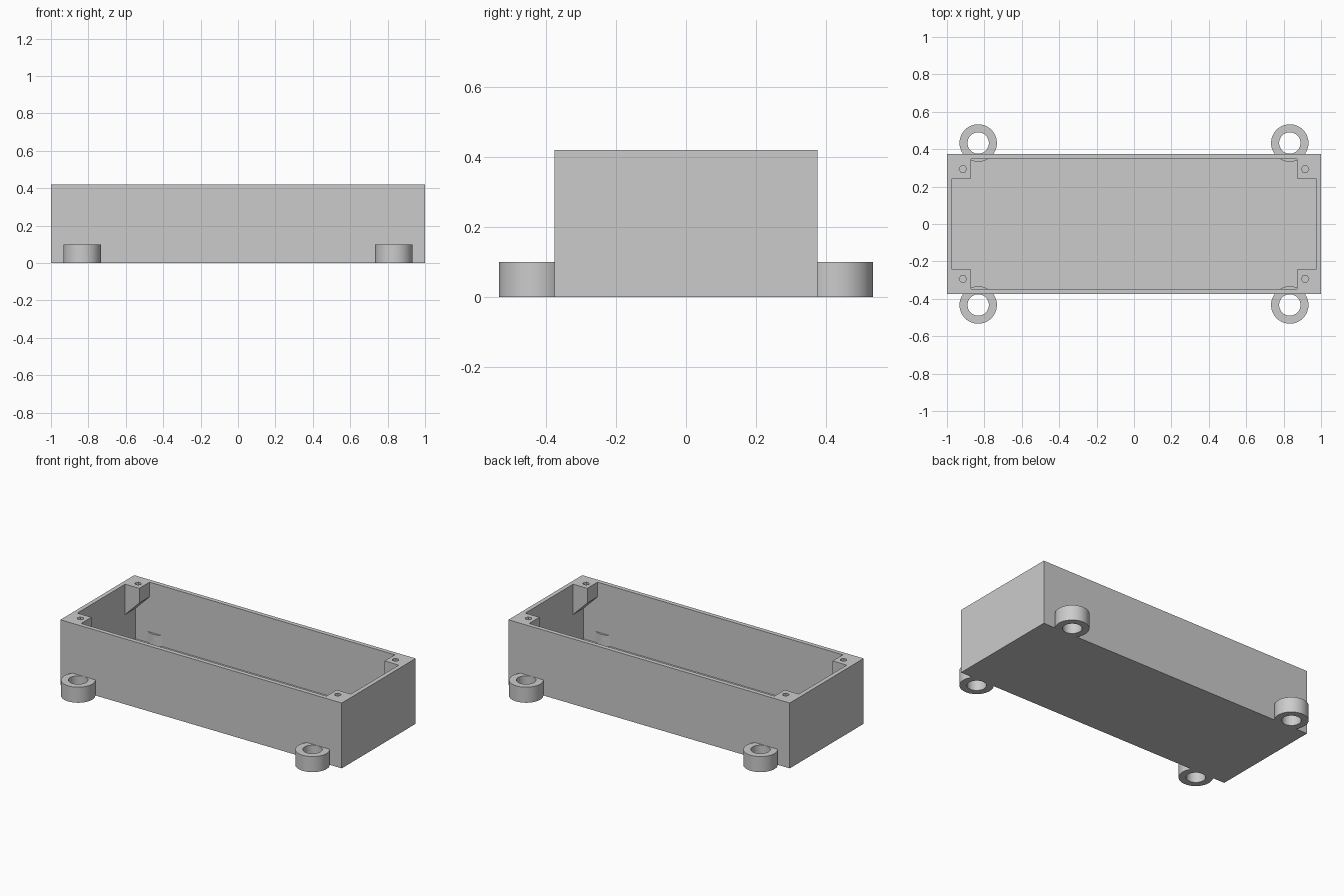
import bpy
import bmesh
from math import cos, sin, tau

old = bpy.data.objects.get("Cube")
if old:
    bpy.data.objects.remove(old, do_unlink=True)

# Sizes
LENGTH, DEPTH, HEIGHT = 2.0, 0.75, 0.42
WALL = 0.028
FLOOR = 0.03
POST_X, POST_Y = 0.872, 0.243      # inner faces of the corner posts
POST_DROP = 0.095                  # straight part above the slope
LUG_X, LUG_Y, LUG_R, LUG_HOLE, LUG_H = 0.833, 0.433, 0.1, 0.057, 0.1
CORNERS = [(sx, sy) for sx in (-1, 1) for sy in (-1, 1)]

grey = bpy.data.materials.new("light grey plastic")
grey.use_nodes = True
colour = (0.6, 0.6, 0.6, 1)
grey.diffuse_color = colour
grey.node_tree.nodes["Principled BSDF"].inputs["Base Color"].default_value = colour


def make_object(name, bm):
    bmesh.ops.recalc_face_normals(bm, faces=bm.faces[:])
    mesh = bpy.data.meshes.new(name)
    bm.to_mesh(mesh)
    bm.free()
    mesh.materials.append(grey)
    obj = bpy.data.objects.new(name, mesh)
    bpy.context.collection.objects.link(obj)
    return obj


def add_prism(bm, base, offset):
    """Extrude a closed outline along an offset."""
    face = bm.faces.new([bm.verts.new(p) for p in base])
    top = bmesh.ops.extrude_face_region(bm, geom=[face])["geom"]
    verts = [g for g in top if isinstance(g, bmesh.types.BMVert)]
    bmesh.ops.translate(bm, verts=verts, vec=offset)


def box(name, hx, hy, z0, z1):
    bm = bmesh.new()
    outline = [(-hx, -hy, z0), (hx, -hy, z0), (hx, hy, z0), (-hx, hy, z0)]
    add_prism(bm, outline, (0, 0, z1 - z0))
    return make_object(name, bm)


def subtract(target, cutter):
    """Cut one object from another and discard the cutter."""
    mod = target.modifiers.new("cut", "BOOLEAN")
    mod.operation = "DIFFERENCE"
    mod.solver = "EXACT"
    mod.object = cutter
    graph = bpy.context.evaluated_depsgraph_get()
    mesh = bpy.data.meshes.new_from_object(target.evaluated_get(graph))
    target.modifiers.clear()
    target.data = mesh
    bpy.data.objects.remove(cutter, do_unlink=True)


# Tray body and its cavity, which leaves the corner posts standing
tray = box("tray", LENGTH / 2, DEPTH / 2, 0, HEIGHT)
cavity = box("cavity_cutter", LENGTH / 2 - WALL, DEPTH / 2 - WALL, FLOOR, HEIGHT + 0.1)

# Corner posts with sloped undersides
bm = bmesh.new()
reach = 0.2
low = HEIGHT - POST_DROP
for sx, sy in CORNERS:
    profile = [(POST_X, low), (POST_X, 0.7),
               (POST_X + reach, 0.7), (POST_X + reach, low - reach)]
    add_prism(bm, [(sx * x, sy * POST_Y, z) for x, z in profile], (0, sy * reach, 0))
subtract(cavity, make_object("post_blocks", bm))
subtract(tray, cavity)

# Screw holes in the posts
bm = bmesh.new()
for sx, sy in CORNERS:
    ring = [(sx * 0.915 + 0.02 * cos(tau * i / 6),
             sy * 0.293 + 0.02 * sin(tau * i / 6), HEIGHT - 0.09) for i in range(6)]
    add_prism(bm, ring, (0, 0, 0.2))
subtract(tray, make_object("screw_hole_cutters", bm))

# Mounting lugs: short tubes along the long sides
SIDES = 64
for sx, sy in CORNERS:
    bm = bmesh.new()
    profile = [(LUG_HOLE, 0), (LUG_R, 0), (LUG_R, LUG_H), (LUG_HOLE, LUG_H)]
    rings = [[bm.verts.new((sx * LUG_X + r * cos(tau * i / SIDES),
                            sy * LUG_Y + r * sin(tau * i / SIDES), z))
              for r, z in profile] for i in range(SIDES)]
    for i, a in enumerate(rings):
        b = rings[(i + 1) % SIDES]
        for j in range(4):
            k = (j + 1) % 4
            bm.faces.new((a[j], b[j], b[k], a[k]))
    name = ("front" if sy < 0 else "back") + ("_left" if sx > 0 else "_right")
    lug = make_object(name + "_mounting_lug", bm)
    bpy.ops.object.select_all(action="DESELECT")
    lug.select_set(True)
    bpy.context.view_layer.objects.active = lug
    bpy.ops.object.shade_smooth_by_angle()
